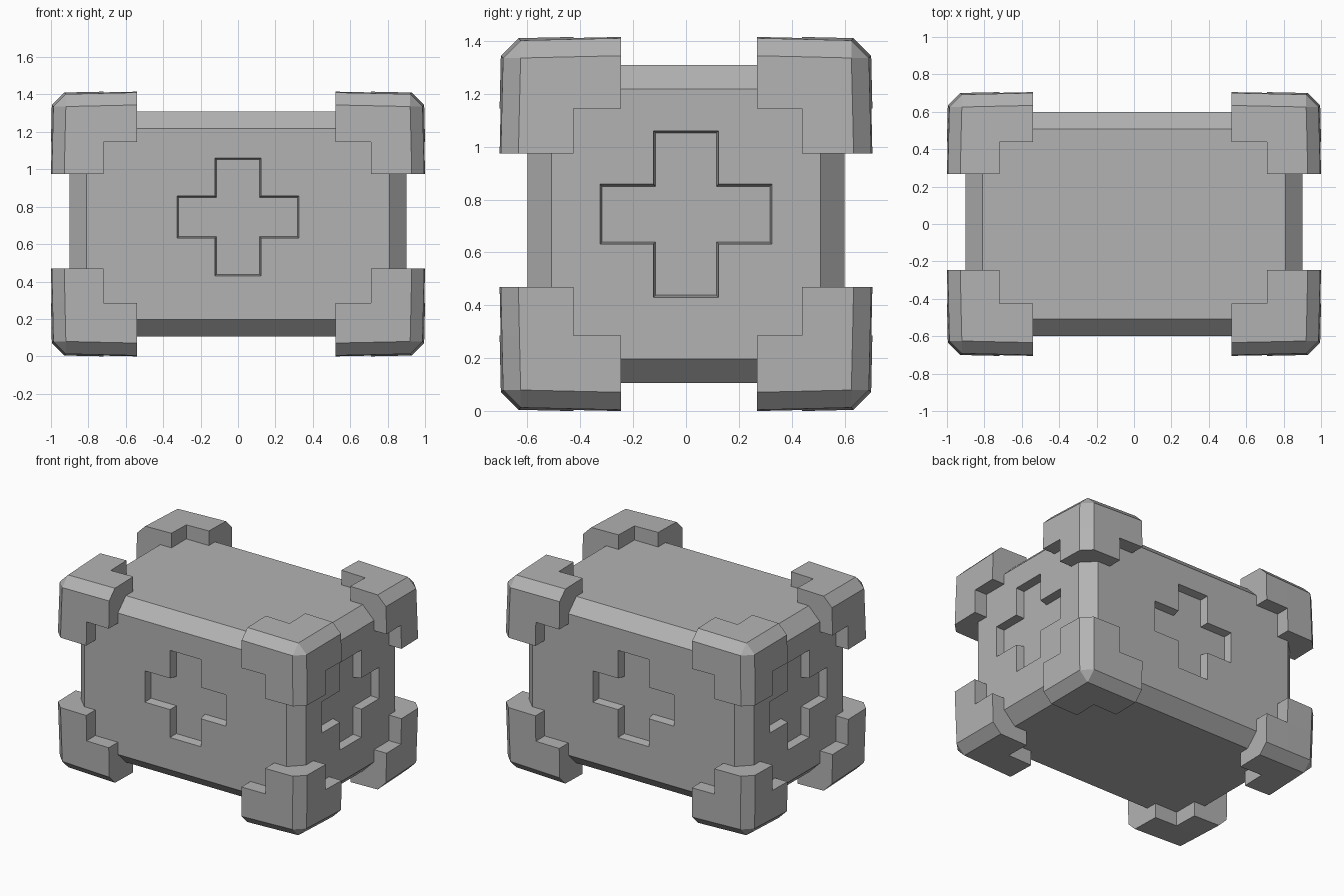
import bpy
import bmesh
import itertools
import math
from mathutils import Matrix, Vector

HALF = Vector((1.0, 0.705, 0.7075))
CENTRE = Vector((0, 0, 0.7075))

cube = bpy.data.objects.get("Cube")
if cube:
    bpy.data.objects.remove(cube)

grey = bpy.data.materials.new("plain_grey")
grey.use_nodes = True
grey.diffuse_color = (0.45, 0.45, 0.45, 1)
grey.node_tree.nodes["Principled BSDF"].inputs["Base Color"].default_value = grey.diffuse_color


def finish(bm, name):
    """Turn a bmesh into a flat-shaded grey object."""
    bmesh.ops.recalc_face_normals(bm, faces=bm.faces)
    mesh = bpy.data.meshes.new(name)
    bm.to_mesh(mesh)
    bm.free()
    mesh.materials.append(grey)
    obj = bpy.data.objects.new(name, mesh)
    bpy.context.collection.objects.link(obj)
    return obj


def cross_outline(grow):
    """Plus-shaped outline, counter-clockwise, widened by grow."""
    a, b = 0.115 + grow, 0.105 + grow    # arm half widths
    u, v = 0.317 + grow, 0.307 + grow    # arm half lengths
    return [(u, -b), (u, b), (a, b), (a, v), (-a, v), (-a, b),
            (-u, b), (-u, -b), (-a, -b), (-a, -v), (a, -v), (a, -b)]


def add_cross(bm, angle, distance):
    """Tapered cross plug set into the wall that faces the given angle."""
    turn = Matrix.Rotation(angle, 3, 'Z')
    rings = []
    for depth, grow in ((0.06, 0.0), (-0.06, 0.016)):
        rings.append([bm.verts.new(turn @ Vector((u, depth - distance, 0.745 + v)))
                      for u, v in cross_outline(grow)])
    inner, outer = rings
    bm.faces.new(inner)
    bm.faces.new(outer)
    for i in range(len(inner)):
        j = (i + 1) % len(inner)
        bm.faces.new((inner[i], inner[j], outer[j], outer[i]))


# Chamfered main box
bm = bmesh.new()
bmesh.ops.create_cube(bm, size=2)
for v in bm.verts:
    v.co = Vector((v.co.x * 0.9, v.co.y * 0.6, v.co.z * 0.602)) + CENTRE
bmesh.ops.bevel(bm, geom=bm.edges[:], offset=0.091, segments=1, affect='EDGES')
body = finish(bm, "box_body")

# Recessed crosses on the four walls
bm = bmesh.new()
for k in range(4):
    add_cross(bm, k * math.pi / 2, 0.9 if k % 2 else 0.6)
cutter = finish(bm, "cross_cutter")
cutter.hide_render = True
cut = body.modifiers.new("cross_recesses", 'BOOLEAN')
cut.operation = 'DIFFERENCE'
cut.solver = 'EXACT'
cut.object = cutter
bpy.context.view_layer.objects.active = body
bpy.ops.object.modifier_apply(modifier=cut.name)
bpy.data.objects.remove(cutter)


def corner_guard(name, signs, lengths, steps):
    """Three-armed guard, shaped inward from its outer corner at the origin."""
    bm = bmesh.new()
    bmesh.ops.create_cube(bm, size=1)
    for v in bm.verts:
        v.co = [(c + 0.5) * s for c, s in zip(v.co, steps)]
    # Arms grow along the three box edges
    for axis in range(3):
        bm.faces.ensure_lookup_table()
        inner = next(f for f in bm.faces
                     if all(abs(v.co[axis] - steps[axis]) < 1e-5 for v in f.verts)
                     and len(f.verts) == 4)
        grown = bmesh.ops.extrude_discrete_faces(bm, faces=[inner])["faces"][0]
        for v in grown.verts:
            v.co[axis] = lengths[axis]
    # Chamfer the three outer edges
    outer = [e for e in bm.edges
             if sum(all(abs(v.co[a]) < 1e-5 for v in e.verts) for a in range(3)) == 2]
    bmesh.ops.bevel(bm, geom=outer, offset=0.065, segments=1, affect='EDGES')
    # Outer faces lean in slightly towards the corner
    for v in bm.verts:
        t = v.co.copy()
        for axis in range(3):
            if t[axis] < 0.1:
                lean = sum(1 - t[b] / lengths[b] for b in range(3) if b != axis)
                v.co[axis] += 0.01 * lean - 0.004
    for v in bm.verts:
        v.co = Vector([s * (h - c) for s, h, c in zip(signs, HALF, v.co)]) + CENTRE
    finish(bm, name)


# Arm length and step position for the negative and positive side of each axis
SIZES = [{-1: (0.46, 0.28), 1: (0.48, 0.29)},
         {-1: (0.46, 0.28), 1: (0.437, 0.267)},
         {-1: (0.47, 0.285), 1: (0.44, 0.27)}]

for signs in itertools.product((-1, 1), repeat=3):
    lengths, steps = zip(*[SIZES[a][signs[a]] for a in range(3)])
    name = "_".join(("top" if signs[2] > 0 else "bottom",
                     "front" if signs[1] < 0 else "back",
                     "left" if signs[0] > 0 else "right", "corner_guard"))
    corner_guard(name, signs, lengths, steps)
